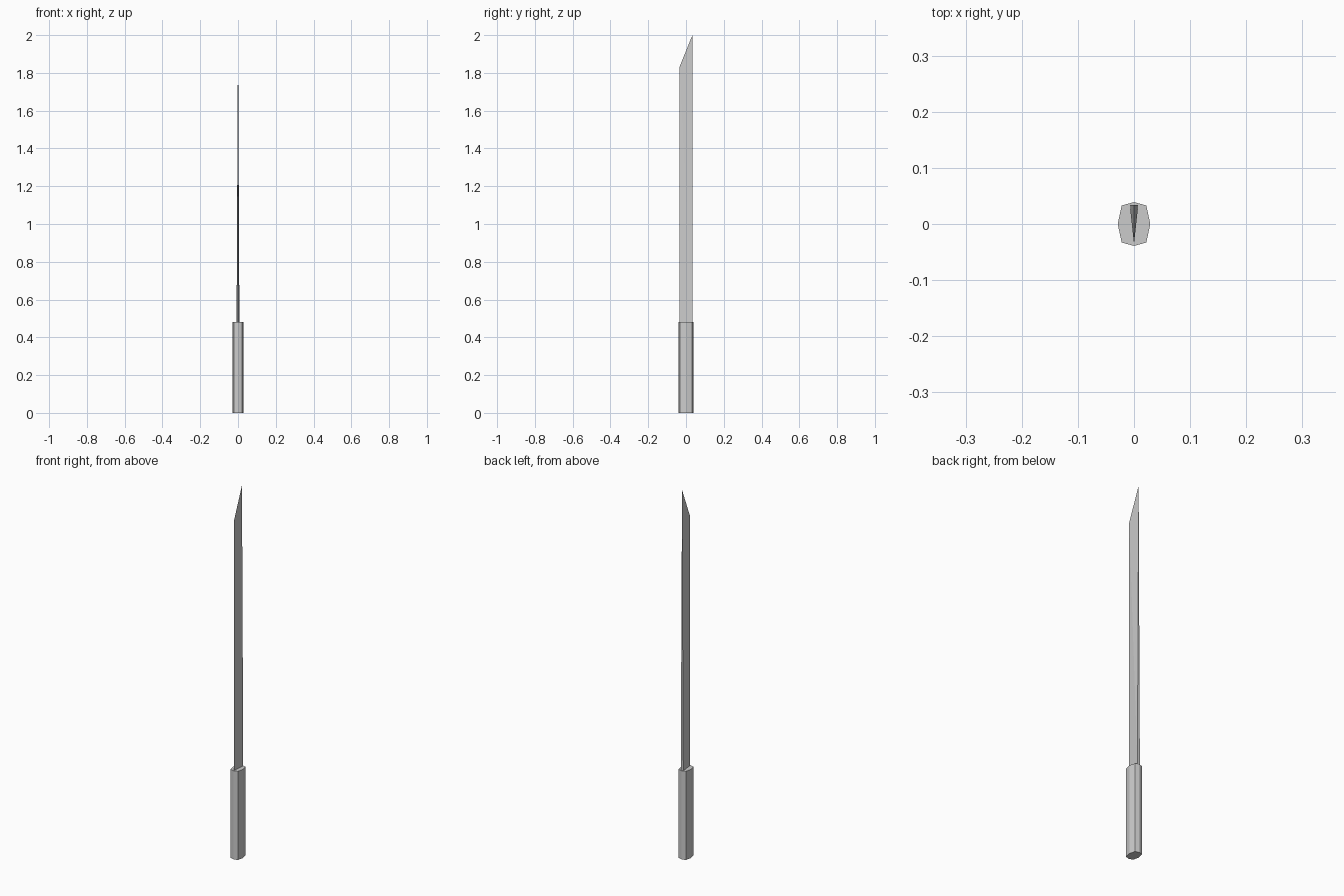
import bpy
import bmesh

if "Cube" in bpy.data.objects:
    bpy.data.objects.remove(bpy.data.objects["Cube"])


def make_object(name, bm):
    bmesh.ops.recalc_face_normals(bm, faces=bm.faces)
    mesh = bpy.data.meshes.new(name)
    bm.to_mesh(mesh)
    bm.free()
    obj = bpy.data.objects.new(name, mesh)
    bpy.context.collection.objects.link(obj)
    return obj


HANDLE_TOP = 0.48

# Handle: flattened eight-sided prism
profile = [(0, 0.039), (-0.022, 0.033), (-0.029, 0), (-0.022, -0.033),
           (0, -0.039), (0.022, -0.033), (0.029, 0), (0.022, 0.033)]
bm = bmesh.new()
base = bm.faces.new([bm.verts.new((x, y, 0)) for x, y in profile])
ext = bmesh.ops.extrude_face_region(bm, geom=[base], use_keep_orig=True)
top = [v for v in ext["geom"] if isinstance(v, bmesh.types.BMVert)]
bmesh.ops.translate(bm, verts=top, vec=(0, 0, HANDLE_TOP))
make_object("handle", bm)

# Blade: wedge with a thick spine at the back, thinning to a slanted tip
spine_y, edge_y, half = 0.034, -0.035, 0.0076
bm = bmesh.new()
left = bm.verts.new((-half, spine_y, HANDLE_TOP))
right = bm.verts.new((half, spine_y, HANDLE_TOP))
edge = bm.verts.new((0, edge_y, HANDLE_TOP))
edge_top = bm.verts.new((0, edge_y, 1.83))
tip = bm.verts.new((0, spine_y, 2.0))
bm.faces.new((left, right, edge))
bm.faces.new((left, tip, right))
for side in (left, right):
    bm.faces.new((side, edge, edge_top))
    bm.faces.new((side, edge_top, tip))
make_object("blade", bm)
